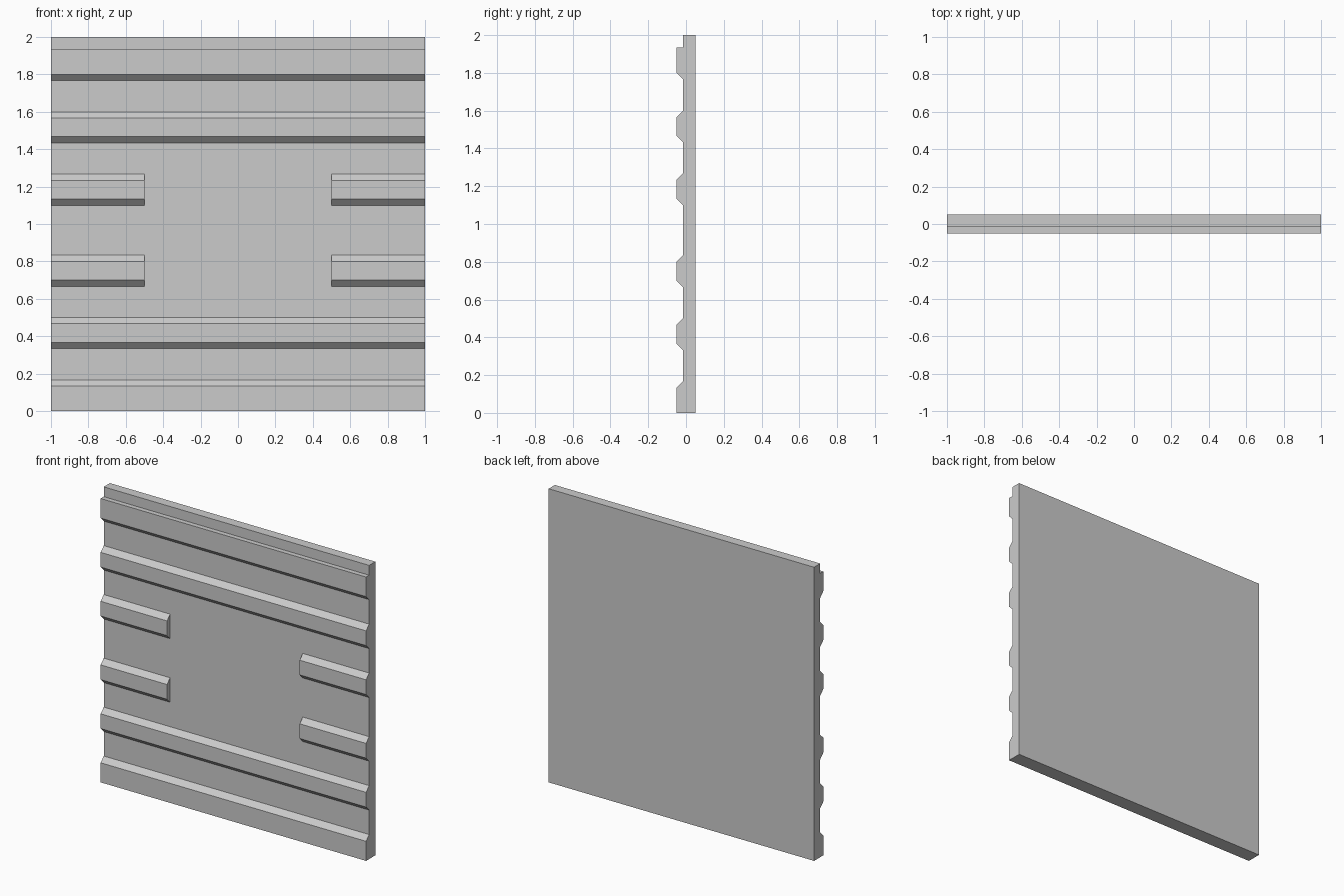
import bpy, bmesh

if "Cube" in bpy.data.objects:
    bpy.data.objects.remove(bpy.data.objects["Cube"])

FRONT, FACE, BACK = -0.05, -0.0167, 0.05   # rib crest, panel face, panel back
BEVEL = 0.0333


def rib(z0, z1):
    """Trapezoid rib outline in (y, z), from bottom to top."""
    return [(FACE, z0), (FRONT, z0 + BEVEL), (FRONT, z1 - BEVEL), (FACE, z1)]


def extrude_profile(name, profile, x0, x1, open_back=False):
    """Sweep a (y, z) outline along x into a solid."""
    bm = bmesh.new()
    a = [bm.verts.new((x0, y, z)) for y, z in profile]
    b = [bm.verts.new((x1, y, z)) for y, z in profile]
    n = len(profile)
    bm.faces.new(a)
    bm.faces.new(b[::-1])
    sides = [bm.faces.new((a[i], b[i], b[(i + 1) % n], a[(i + 1) % n]))
             for i in range(n)]
    bmesh.ops.recalc_face_normals(bm, faces=bm.faces[:])
    if open_back:  # hidden face resting on the panel
        bmesh.ops.delete(bm, geom=[sides[-1]], context='FACES_ONLY')
    mesh = bpy.data.meshes.new(name)
    bm.to_mesh(mesh)
    bm.free()
    obj = bpy.data.objects.new(name, mesh)
    bpy.context.collection.objects.link(obj)
    return obj


# Wall panel with its full-width ribs, bottom kick rail and stepped top rail
profile = [(BACK, 0), (FRONT, 0), (FRONT, 0.1333), (FACE, 0.1667)]
profile += rib(0.3333, 0.5) + rib(1.4333, 1.6)
profile += [(FACE, 1.7667), (FRONT, 1.8), (FRONT, 1.9333), (FACE, 1.9333),
            (FACE, 2), (BACK, 2)]
extrude_profile("wall_panel", profile, -1, 1)

# Short ribs on both sides of the blank centre
for level, z0 in (("lower", 0.6667), ("upper", 1.1)):
    for side, x0, x1 in (("left", -1, -0.5), ("right", 0.5, 1)):
        extrude_profile(f"{level}_short_rib_{side}", rib(z0, z0 + 0.1667),
                        x0, x1, open_back=True)
